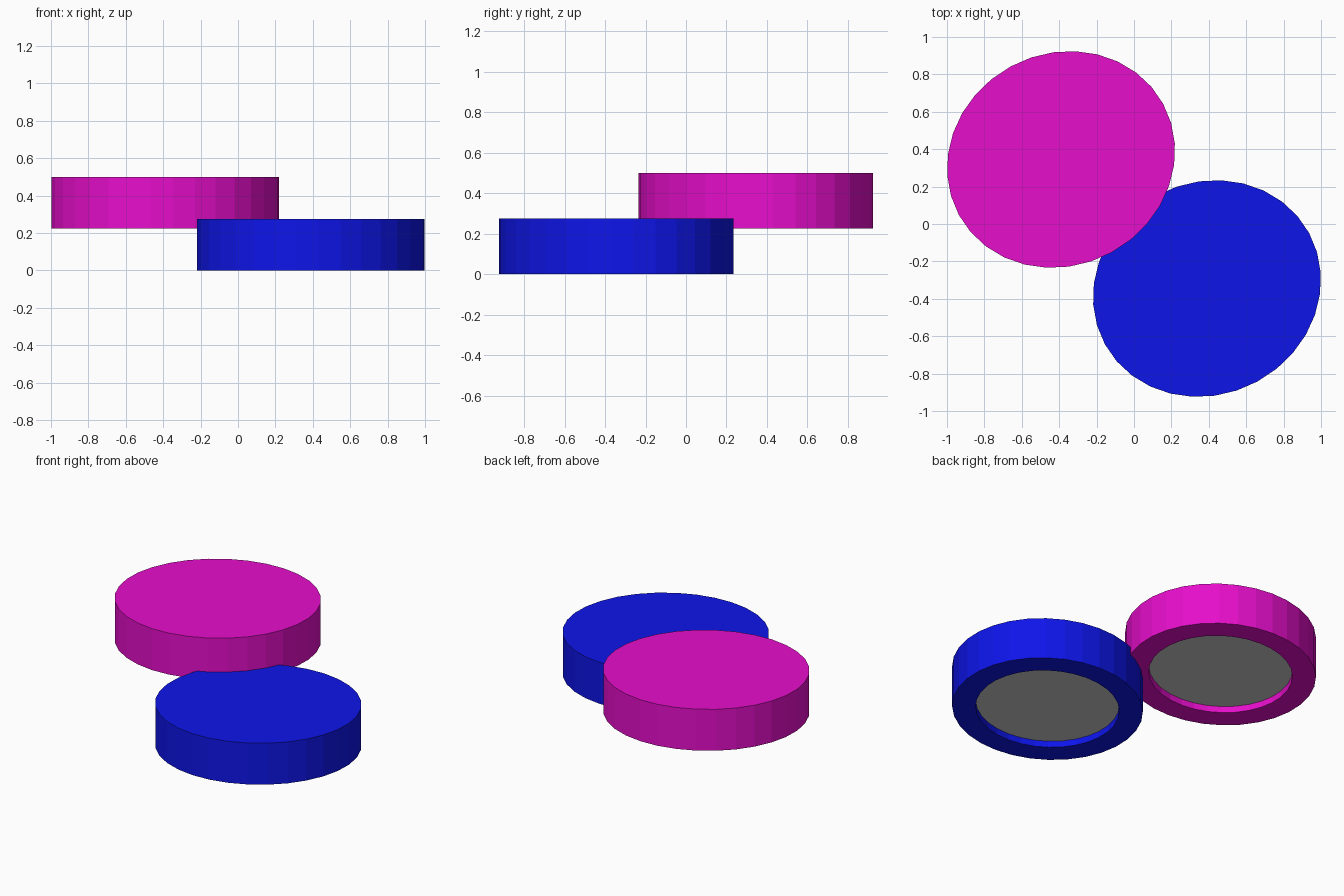
import bpy, bmesh
from math import sin, cos, pi, radians
from mathutils import Matrix, Vector

if "Cube" in bpy.data.objects:
    bpy.data.objects.remove(bpy.data.objects["Cube"])

SIDES = 32
HEIGHT = 0.275
RECESS = 0.042      # depth of the hollow underneath
INNER = 0.753       # hollow size relative to the rim
AXES = (0.622, 0.566)
TILT = Matrix.Rotation(radians(28.6), 3, 'Z')


def ring(bm, scale, z):
    """Loop of vertices around the tilted oval outline."""
    verts = []
    for i in range(SIDES):
        a = 2 * pi * i / SIDES
        p = TILT @ Vector((AXES[0] * cos(a), AXES[1] * sin(a), 0)) * scale
        verts.append(bm.verts.new((p.x, p.y, z)))
    return verts


def bridge(bm, lower, upper):
    for i in range(SIDES):
        j = (i + 1) % SIDES
        bm.faces.new((lower[i], lower[j], upper[j], upper[i]))


def finish(bm, name, location, material=None):
    mesh = bpy.data.meshes.new(name)
    bm.to_mesh(mesh)
    bm.free()
    obj = bpy.data.objects.new(name, mesh)
    obj.location = location
    bpy.context.collection.objects.link(obj)
    if material:
        mesh.materials.append(material)


def disc(name, location, color):
    mat = bpy.data.materials.new(name + "_color")
    mat.diffuse_color = (*color, 1)
    mat.use_nodes = True
    mat.node_tree.nodes["Principled BSDF"].inputs["Base Color"].default_value = mat.diffuse_color

    # Body: recess wall, bottom rim, outer wall, flat top
    bm = bmesh.new()
    loops = [ring(bm, INNER, RECESS), ring(bm, INNER, 0),
             ring(bm, 1, 0), ring(bm, 1, HEIGHT)]
    for lower, upper in zip(loops, loops[1:]):
        bridge(bm, lower, upper)
    bm.faces.new(loops[-1])
    finish(bm, name, location, mat)

    # Grey pad closing the recess, facing down
    bm = bmesh.new()
    bm.faces.new(ring(bm, INNER, RECESS)[::-1])
    finish(bm, name + "_pad", location)


disc("lower_disc", (0.39, -0.345, 0), (0.0044, 0.0075, 0.82))
disc("upper_disc", (-0.39, 0.345, 0.225), (0.8, 0.0044, 0.604))
